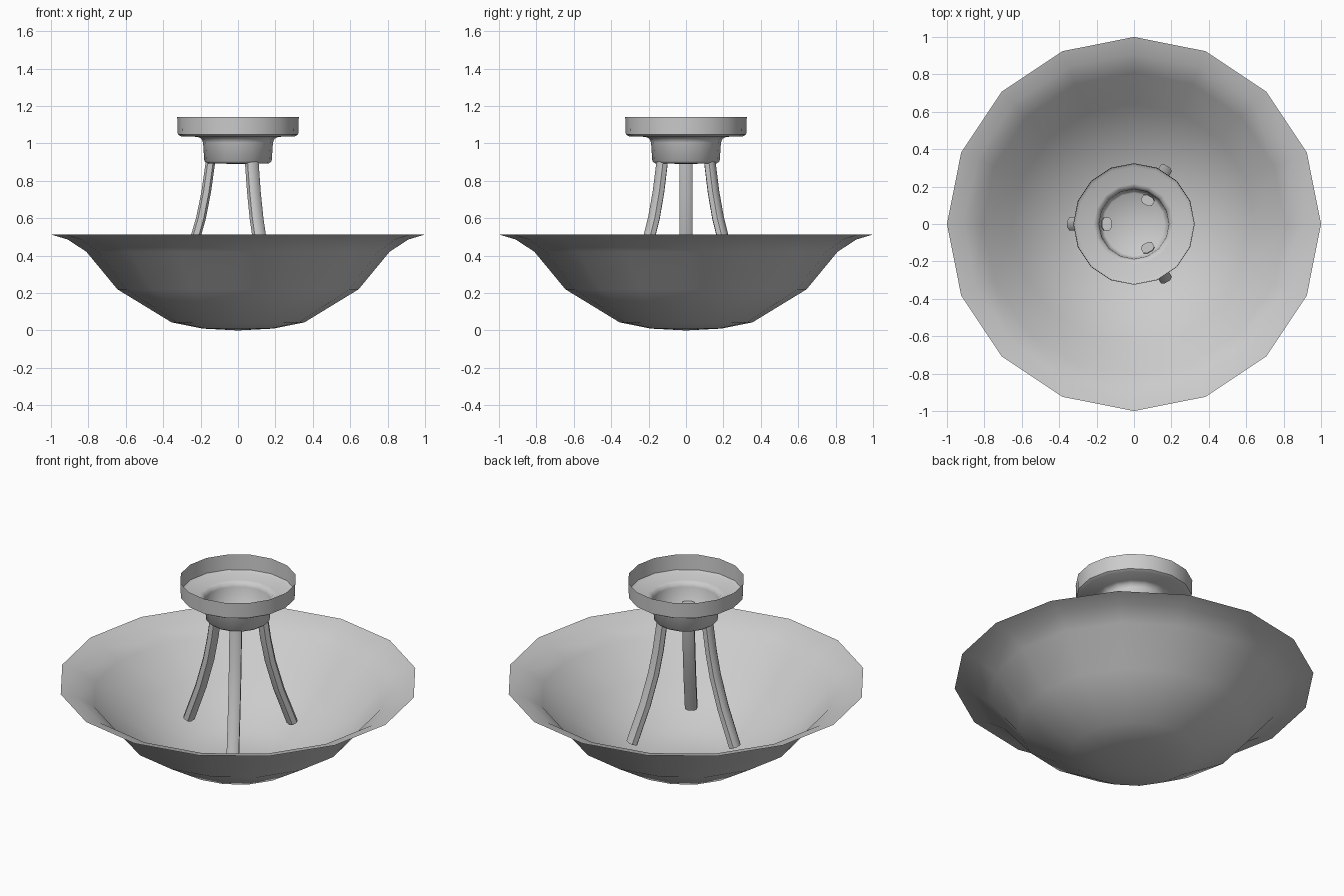
import bpy, bmesh
from math import cos, sin, pi, radians

if "Cube" in bpy.data.objects:
    bpy.data.objects.remove(bpy.data.objects["Cube"])

SIDES = 16


def make_object(name, bm, angle):
    bmesh.ops.recalc_face_normals(bm, faces=bm.faces)
    mesh = bpy.data.meshes.new(name)
    bm.to_mesh(mesh)
    bm.free()
    for p in mesh.polygons:
        p.use_smooth = True
    mesh.set_sharp_from_angle(angle=radians(angle))
    obj = bpy.data.objects.new(name, mesh)
    bpy.context.collection.objects.link(obj)
    return obj


def bridge(bm, rings):
    for a, b in zip(rings, rings[1:]):
        n = len(a)
        for i in range(n):
            j = (i + 1) % n
            bm.faces.new((a[i], a[j], b[j], b[i]))


def lathe(name, profile, angle):
    # open shell of revolution, closed at the bottom by a fan
    bm = bmesh.new()
    rings = [[bm.verts.new((r * cos(2 * pi * i / SIDES), r * sin(2 * pi * i / SIDES), z))
              for i in range(SIDES)] for r, z in profile[1:]]
    bridge(bm, rings)
    centre = bm.verts.new((0, 0, profile[0][1]))
    for i in range(SIDES):
        bm.faces.new((centre, rings[0][(i + 1) % SIDES], rings[0][i]))
    return make_object(name, bm, angle)


def arm(name, azimuth):
    # curved rod: (radius, height, slant of the section) along the path
    path = [(0.145, 0.925, 0), (0.15, 0.88, 0.004), (0.17, 0.74, 0.005),
            (0.198, 0.60, 0.007), (0.25, 0.42, 0.008), (0.332, 0.2, 0.01)]
    section = [(0.025, 0.018), (0.014, 0.034), (-0.014, 0.034), (-0.025, 0.018),
               (-0.025, -0.018), (-0.014, -0.034), (0.014, -0.034), (0.025, -0.018)]
    c, s = cos(azimuth), sin(azimuth)
    bm = bmesh.new()
    rings = []
    for r, z, k in path:
        rings.append([bm.verts.new(((r + u) * c - v * s, (r + u) * s + v * c,
                                    z + k * u / 0.025)) for u, v in section])
    bridge(bm, rings)
    bm.faces.new(rings[0])
    bm.faces.new(rings[-1])
    return make_object(name, bm, 50)


# Shallow flared glass bowl
lathe("bowl_shade", [(0, 0), (0.19, 0.01), (0.355, 0.043), (0.645, 0.22),
                     (0.81, 0.42), (0.91, 0.486), (1.0, 0.513)], 60)

# Stepped ceiling cup, open at the top
lathe("ceiling_canopy", [(0, 0.89), (0.165, 0.893), (0.18, 0.905), (0.187, 1.005),
                         (0.195, 1.025), (0.215, 1.035), (0.305, 1.038),
                         (0.322, 1.048), (0.325, 1.14)], 50)

# Three supporting arms
for n, deg in enumerate((60, 180, 300), 1):
    arm(f"support_arm_{n}", radians(deg))
